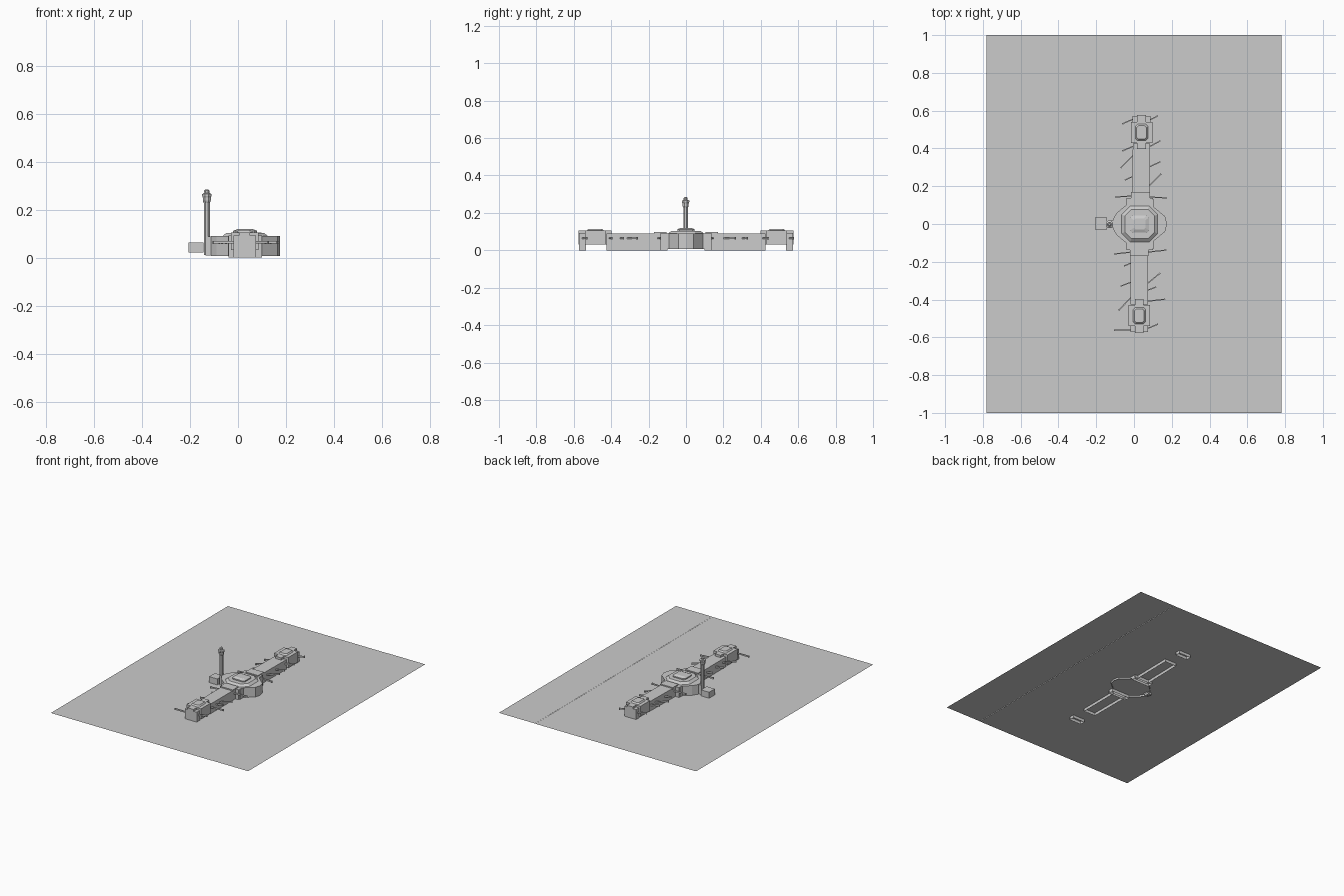
import bpy, bmesh, math
from mathutils import Vector

if "Cube" in bpy.data.objects:
    bpy.data.objects.remove(bpy.data.objects["Cube"])

GROUND = 0.021


def add_mesh(name, bm):
    me = bpy.data.meshes.new(name)
    bm.to_mesh(me)
    bm.free()
    ob = bpy.data.objects.new(name, me)
    bpy.context.collection.objects.link(ob)
    return ob


def loft(name, rings, bottom=True):
    """Skin a stack of (outline, z) rings, capped on top."""
    bm = bmesh.new()
    vs = [[bm.verts.new((x, y, z)) for x, y in pts] for pts, z in rings]
    n = len(vs[0])
    for a, b in zip(vs, vs[1:]):
        for i in range(n):
            j = (i + 1) % n
            bm.faces.new((a[i], a[j], b[j], b[i]))
    bm.faces.new(vs[-1])
    if bottom:
        bm.faces.new(vs[0][::-1])
    area = sum(p[0] * q[1] - q[0] * p[1] for p, q in
               zip(rings[0][0], rings[0][0][1:] + rings[0][0][:1]))
    if area < 0:
        bmesh.ops.reverse_faces(bm, faces=bm.faces[:])
    return add_mesh(name, bm)


def rect(x0, x1, y0, y1):
    return [(x0, y0), (x1, y0), (x1, y1), (x0, y1)]


def box(name, x0, x1, y0, y1, z0, z1, bottom=True):
    r = rect(x0, x1, y0, y1)
    return loft(name, [(r, z0), (r, z1)], bottom)


def octagon(cx, cy, hx, hy, c):
    return [(cx + sx, cy + sy) for sx, sy in
            [(-hx + c, -hy), (hx - c, -hy), (hx, -hy + c), (hx, hy - c),
             (hx - c, hy), (-hx + c, hy), (-hx, hy - c), (-hx, -hy + c)]]


def ngon(cx, cy, r, n=8):
    return [(cx + r * math.cos((i + .5) * math.tau / n),
             cy + r * math.sin((i + .5) * math.tau / n)) for i in range(n)]


def plane(name, x0, x1, z):
    bm = bmesh.new()
    bm.faces.new([bm.verts.new((x, y, z)) for x, y in rect(x0, x1, -1, 1)])
    return add_mesh(name, bm)


# apron and the strip beside it
plane("apron", -0.78, 0.493, GROUND)
plane("road_strip", 0.493, 0.78, GROUND + 0.001)

# central hall: bulging outer walls, taller core and stepped roof
right = [(0.105, 0.13), (0.105, 0.09), (0.165, 0.04), (0.175, 0.0)]
left = [(-0.112, 0.025), (-0.09, 0.06), (-0.042, 0.1), (-0.042, 0.13)]
hall = ([(x, -y) for x, y in right[:3]] + right[::-1] + left[::-1]
        + [(x, -y) for x, y in left])
loft("hall_walls", [(hall, 0.008), (hall, 0.09)], False)
loft("hall_roof", [(octagon(0.03, 0, 0.095, 0.095, 0.045), 0.09),
                   (octagon(0.03, 0, 0.078, 0.078, 0.035), 0.104)])
loft("hall_lantern", [(octagon(0.03, 0, 0.05, 0.046, 0.012), 0.104),
                      (octagon(0.03, 0, 0.05, 0.046, 0.012), 0.112),
                      (octagon(0.03, 0, 0.03, 0.028, 0.008), 0.12)])

# two piers, each with a collar at the hall and a wide head at the far end
for side, s, cx, ex in (("north", 1, 0.035, 0.040), ("south", -1, 0.028, 0.028)):
    def ys(pts):
        return [(x, s * y) for x, y in pts]

    pier = ys([(cx - 0.047, 0.12), (cx + 0.047, 0.12),
               (ex + 0.046, 0.425), (ex - 0.046, 0.425)])
    loft(side + "_pier", [(pier, 0.0), (pier, 0.09)], False)
    collar = ys(rect(cx - 0.05, cx + 0.05, 0.105, 0.17))
    loft(side + "_collar", [(collar, 0.085), (collar, 0.098)])
    vestibule = ys(rect(-0.04, 0.1, 0.1, 0.137))
    loft(side + "_vestibule", [(vestibule, 0.0), (vestibule, 0.092)], False)

    w, t = 0.057, 0.023
    cross = ys([(ex - w, 0.43), (ex - t, 0.43), (ex - t, 0.398), (ex + t, 0.398),
                (ex + t, 0.43), (ex + w, 0.43), (ex + w, 0.54), (ex + t, 0.54),
                (ex + t, 0.576), (ex - t, 0.576), (ex - t, 0.54), (ex - w, 0.54)])
    loft(side + "_head", [(cross, 0.032), (cross, 0.106)])
    foot = ys(rect(ex - 0.047, ex + 0.047, 0.535, 0.573))
    loft(side + "_head_foot", [(foot, 0.0), (foot, 0.092)], False)
    loft(side + "_head_roof",
         [(octagon(ex, s * 0.485, 0.034, 0.045, 0.012), 0.105),
          (octagon(ex, s * 0.485, 0.026, 0.036, 0.01), 0.115)])

# boarding bridges: root and tip positions
bridges = [
    (-.012, .552, -.062, .53), (-.012, .408, -.062, .387), (-.012, .355, -.07, .297),
    (-.012, .249, -.048, .233), (-.012, .148, -.1, .143),
    (.085, .552, .127, .573), (.08, .408, .138, .44), (.08, .302, .138, .329),
    (.08, .202, .143, .265), (.08, .143, .173, .138),
    (-.016, -.149, -.106, -.159), (-.016, -.207, -.053, -.223),
    (-.016, -.308, -.07, -.329), (-.02, -.393, -.08, -.456), (-.018, -.562, -.106, -.562),
    (.074, -.149, .17, -.138), (.074, -.313, .138, -.26), (.074, -.35, .117, -.334),
    (.08, -.408, .165, -.398), (.075, -.552, .127, -.53)]
for k, (x0, y0, x1, y1) in enumerate(bridges):
    a, b = Vector((x0, y0)), Vector((x1, y1))
    d = (b - a).normalized()
    n = Vector((-d.y, d.x))
    a -= d * 0.008
    tube = [tuple(p) for p in (a - n * .003, b - n * .003, b + n * .003, a + n * .003)]
    loft(f"boarding_bridge_{k}", [(tube, 0.059), (tube, 0.069)])
    c = b - d * 0.003
    cab = ngon(c.x, c.y, 0.0045, 6)
    loft(f"bridge_cab_{k}", [(cab, 0.057), (cab, 0.07)])

# control tower: shaft, flared cab and cap
TX, TY = -0.13, -0.002
loft("tower_shaft", [(ngon(TX, TY, r), z) for r, z in
                     ((0.0135, 0.012), (0.0135, 0.235))])
loft("tower_cab", [(ngon(TX, TY, r), z) for r, z in
                   ((0.014, 0.228), (0.018, 0.238), (0.018, 0.25),
                    (0.021, 0.258), (0.021, 0.265), (0.013, 0.269))])
loft("tower_cap", [(ngon(TX, TY, r), z) for r, z in
                   ((0.011, 0.267), (0.012, 0.279), (0.006, 0.285))])

# low annex beside the tower, with a link to the hall
box("annex", -0.207, -0.143, -0.03, 0.034, GROUND, 0.064)
box("tower_link", -0.135, -0.1, -0.018, 0.018, 0.01, 0.088, False)
